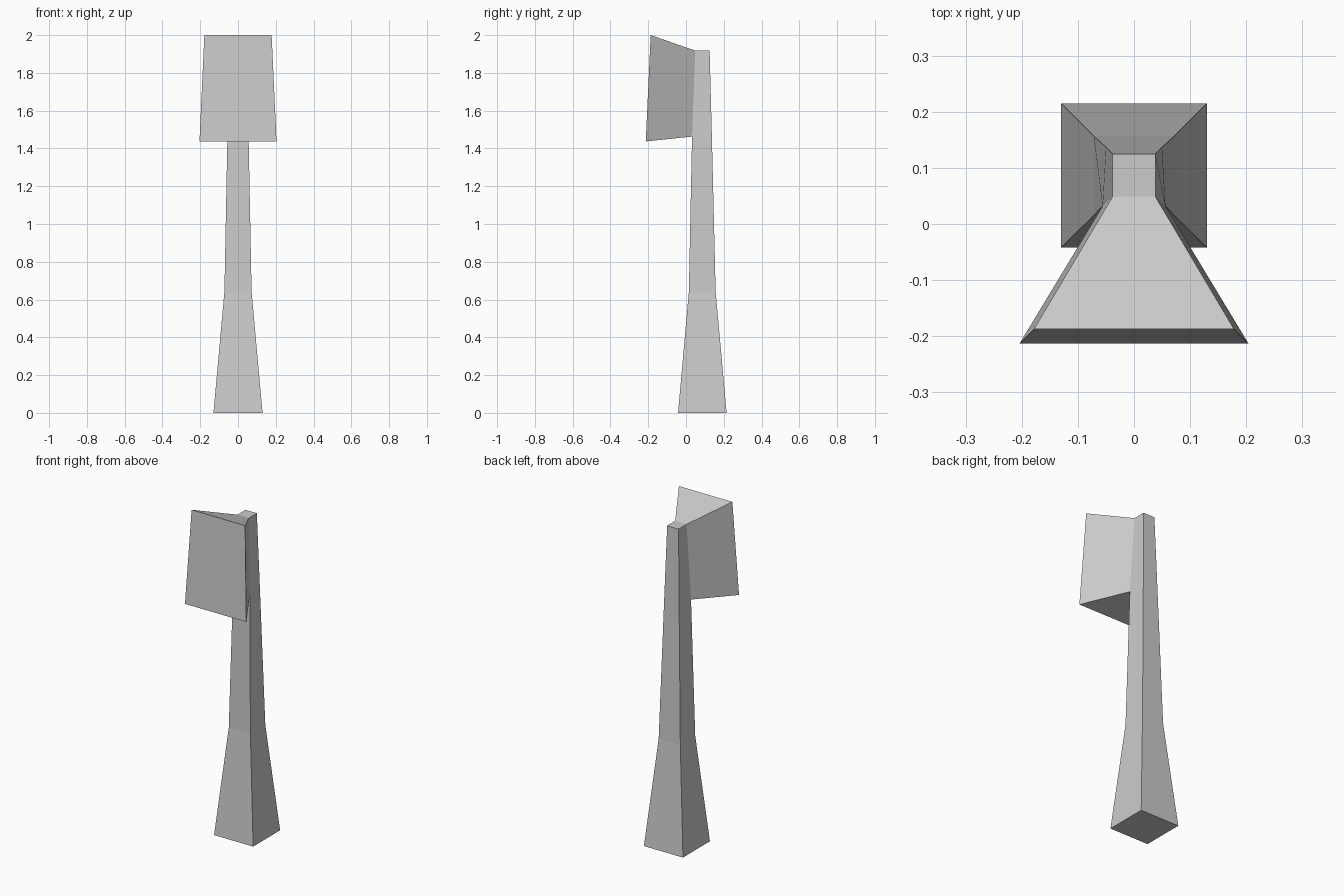
import bpy, bmesh

if "Cube" in bpy.data.objects:
    bpy.data.objects.remove(bpy.data.objects["Cube"])

bm = bmesh.new()

# Tapered post: (z, front half width, front y, back half width, back y)
sections = [
    (0.00, 0.130, -0.042, 0.130, 0.215),
    (0.64, 0.072, 0.015, 0.072, 0.157),
    (1.463, 0.056, 0.032, 0.050, 0.137),
    (1.918, 0.038, 0.049, 0.038, 0.125),
]
rings = []
for z, fw, fy, bw, by in sections:
    corners = [(-fw, fy), (fw, fy), (bw, by), (-bw, by)]
    rings.append([bm.verts.new((x, y, z)) for x, y in corners])

bm.faces.new(rings[0][::-1])
bm.faces.new(rings[-1])
for lo, hi in zip(rings, rings[1:]):
    for i in range(4):
        j = (i + 1) % 4
        face = bm.faces.new((lo[i], lo[j], hi[j], hi[i]))
        if i == 0:
            front_face = face  # ends as the uppermost front face

# Flared head: extrude the upper front face forward and spread its corners
head = bmesh.ops.extrude_discrete_faces(bm, faces=[front_face])["faces"][0]
for v in head.verts:
    side = 1 if v.co.x > 0 else -1
    if v.co.z > 1.7:
        v.co = (side * 0.178, -0.187, 2.0)
    else:
        v.co = (side * 0.204, -0.213, 1.437)

bmesh.ops.recalc_face_normals(bm, faces=bm.faces[:])
mesh = bpy.data.meshes.new("post_with_flared_head")
bm.to_mesh(mesh)
bm.free()
post = bpy.data.objects.new("post_with_flared_head", mesh)
bpy.context.collection.objects.link(post)
